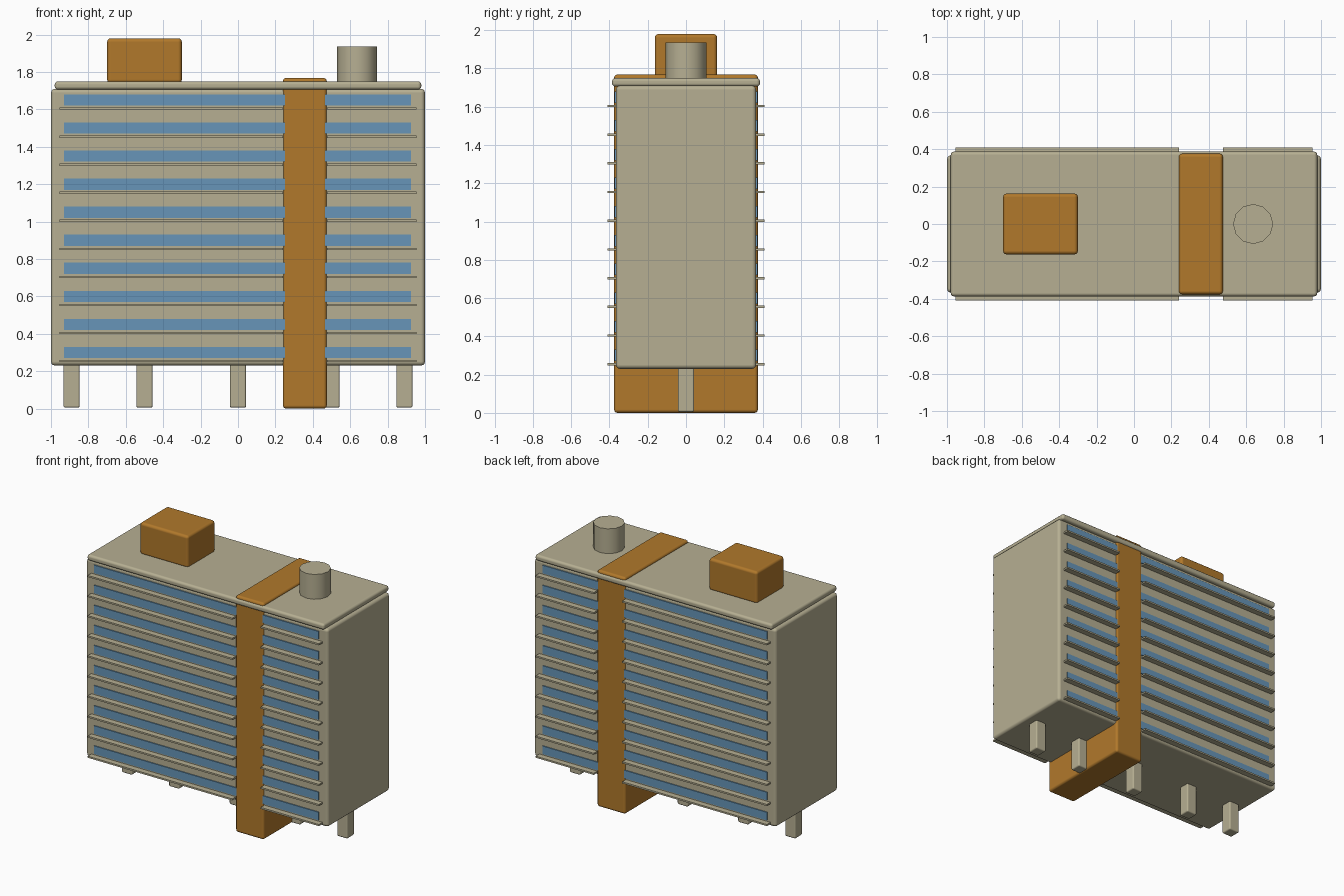
import bpy
import math

cube = bpy.data.objects.get("Cube")
if cube:
    bpy.data.objects.remove(cube, do_unlink=True)


def material(name, rgb):
    mat = bpy.data.materials.new(name)
    mat.use_nodes = True
    mat.diffuse_color = (*rgb, 1)
    node = next(n for n in mat.node_tree.nodes if n.type == "BSDF_PRINCIPLED")
    node.inputs["Base Color"].default_value = (*rgb, 1)
    return mat


CONCRETE = material("beige concrete", (0.47, 0.43, 0.29))
OCHRE = material("ochre cladding", (0.44, 0.19, 0.024))
GLASS = material("blue glass", (0.135, 0.30, 0.48))


def box(name, mat, x, y, z, bevel=0.0):
    """Box from (min, max) ranges, with an optional rounded edge."""
    ranges = (x, y, z)
    bpy.ops.mesh.primitive_cube_add(size=1, location=[sum(r) / 2 for r in ranges])
    ob = bpy.context.object
    ob.name = name
    ob.scale = [r[1] - r[0] for r in ranges]
    bpy.ops.object.transform_apply(location=False, rotation=False, scale=True)
    ob.data.materials.append(mat)
    if bevel:
        ob.data.shade_smooth()
        mod = ob.modifiers.new("rounded edges", "BEVEL")
        mod.width = bevel
        mod.segments = 3
        mod.harden_normals = True
    return ob


# Main block and roof slab
box("main_block", CONCRETE, (-1, 1), (-0.367, 0.367), (0.23, 1.71), 0.022)
box("roof_slab", CONCRETE, (-0.98, 0.98), (-0.387, 0.387), (1.705, 1.75), 0.018)

# Vertical core running through the whole block
CORE = (0.24, 0.475)
box("stair_core", OCHRE, CORE, (-0.376, 0.376), (0, 1.768), 0.018)

# Window bands and thin floor ledges, interrupted by the core
FLOORS = 10
for i in range(FLOORS):
    z = 0.3 + 0.15 * i
    box(f"window_band_{i}", GLASS, (-0.93, 0.925), (-0.374, 0.374), (z - 0.03, z + 0.03))
    ledge = (z - 0.052, z - 0.04)
    box(f"ledge_long_{i}", CONCRETE, (-0.955, CORE[0]), (-0.41, 0.41), ledge)
    box(f"ledge_short_{i}", CONCRETE, (CORE[1], 0.955), (-0.41, 0.41), ledge)

# Row of stilts underneath
for i, x in enumerate((-0.89, -0.5, 0, 0.5, 0.89)):
    box(f"stilt_{i}", CONCRETE, (x - 0.043, x + 0.043), (-0.043, 0.043), (0.005, 0.25), 0.01)

# Rooftop plant room and vent
box("plant_room", OCHRE, (-0.70, -0.30), (-0.163, 0.163), (1.74, 1.98), 0.02)
bpy.ops.mesh.primitive_cylinder_add(vertices=12, radius=0.107, depth=0.195,
                                    location=(0.637, 0, 1.8375))
vent = bpy.context.object
vent.name = "roof_vent"
vent.data.materials.append(CONCRETE)
bpy.ops.object.shade_smooth_by_angle(angle=math.radians(40))
